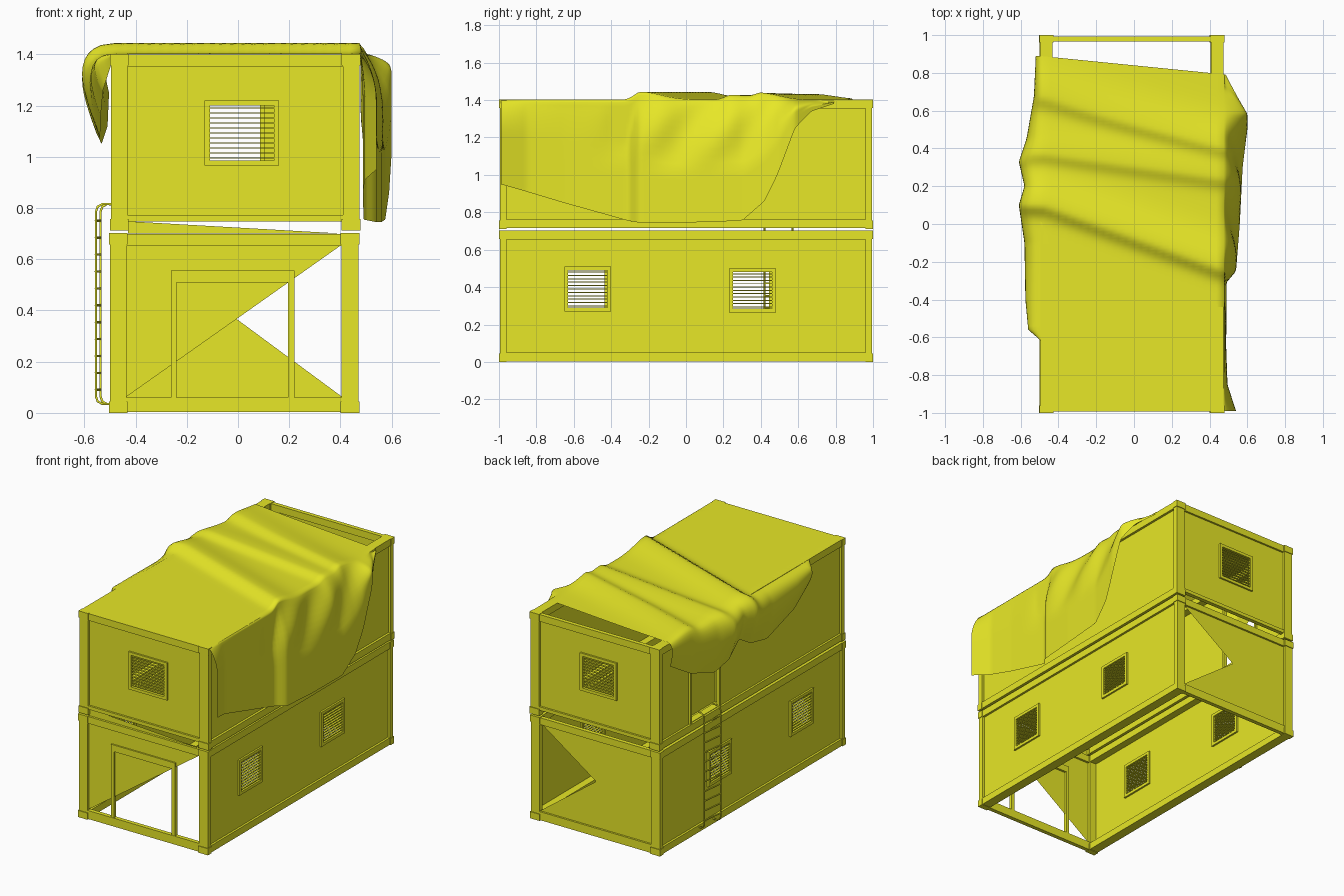
import bpy, bmesh, math
from mathutils import Vector, Matrix

if "Cube" in bpy.data.objects:
    bpy.data.objects.remove(bpy.data.objects["Cube"])

paint = bpy.data.materials.new("yellow")
paint.diffuse_color = (0.8, 0.8, 0.02, 1)
paint.use_nodes = True
paint.node_tree.nodes["Principled BSDF"].inputs["Base Color"].default_value = paint.diffuse_color


def finish(name, bm):
    me = bpy.data.meshes.new(name)
    bm.to_mesh(me)
    bm.free()
    me.materials.append(paint)
    ob = bpy.data.objects.new(name, me)
    bpy.context.collection.objects.link(ob)
    return ob


def boxes(name, items):
    """One mesh from (x0, x1, y0, y1, z0, z1) boxes."""
    bm = bmesh.new()
    for x0, x1, y0, y1, z0, z1 in items:
        m = Matrix.Translation(((x0 + x1) / 2, (y0 + y1) / 2, (z0 + z1) / 2))
        bmesh.ops.create_cube(bm, size=1, matrix=m @ Matrix.Diagonal((x1 - x0, y1 - y0, z1 - z0, 1)))
    return finish(name, bm)


def place(axis, pos, u, z):
    return Vector((pos, u, z)) if axis == 'x' else Vector((u, pos, z))


def sheet(name, axis, pos, pts):
    bm = bmesh.new()
    bm.faces.new([bm.verts.new(place(axis, pos, u, z)) for u, z in pts])
    return finish(name, bm)


def wall(name, axis, pos, u0, u1, z0, z1, holes):
    """Flat wall with rectangular (u0, u1, z0, z1) openings."""
    us = sorted({u0, u1, *[v for h in holes for v in h[:2]]})
    zs = sorted({z0, z1, *[v for h in holes for v in h[2:]]})
    bm = bmesh.new()
    for a, b in zip(us, us[1:]):
        for c, d in zip(zs, zs[1:]):
            u, z = (a + b) / 2, (c + d) / 2
            if any(h[0] < u < h[1] and h[2] < z < h[3] for h in holes):
                continue
            bm.faces.new([bm.verts.new(place(axis, pos, *p)) for p in ((a, c), (b, c), (b, d), (a, d))])
    bmesh.ops.remove_doubles(bm, verts=bm.verts, dist=1e-5)
    return finish(name, bm)


def window(name, axis, pos, hole, slats=11):
    """Frame border and horizontal slats around an opening."""
    u0, u1, z0, z1 = hole
    w, d = 0.02, 0.012
    bars = [(u0 - w, u0, z0 - w, z1 + w, d), (u1, u1 + w, z0 - w, z1 + w, d),
            (u0, u1, z0 - w, z0, d), (u0, u1, z1, z1 + w, d)]
    for i in range(slats):
        z = z0 + (i + 0.5) * (z1 - z0) / slats
        bars.append((u0, u1, z - 0.0025, z + 0.0025, 0.007))
    items = []
    for a, b, c, e, t in bars:
        items.append((pos - t, pos + t, a, b, c, e) if axis == 'x' else (a, b, pos - t, pos + t, c, e))
    return boxes(name, items)


def frame(name, xl, xr, z0, z1, end_z0):
    """Corner posts, long rails, end rails and corner blocks."""
    items = []
    for x0, x1 in ((xl, xl + 0.065), (xr - 0.065, xr)):
        for y0, y1 in ((-0.995, -0.96), (0.96, 0.995)):
            items.append((x0, x1, y0, y1, z0, z1 - 0.002))
            for c in (z0, z1 - 0.045):
                items.append((x0 - 0.004, x1 + 0.004, *((y0 - 0.005, y1) if y0 < 0 else (y0, y1 + 0.005)), c, c + 0.045))
        for c in (z0, z1 - 0.05):
            items.append((x0, x1, -0.96, 0.96, c + 0.003, c + 0.05))
    for y0, y1 in ((-0.993, -0.965), (0.965, 0.993)):
        items.append((xl + 0.065, xr - 0.065, y0, y1, end_z0, z0 + 0.06))
        items.append((xl + 0.065, xr - 0.065, y0, y1, z1 - 0.05, z1 - 0.003))
    return boxes(name, items)


# Container frames
frame("lower_frame", -0.5, 0.47, 0.0, 0.702, 0.003)
frame("upper_frame", -0.496, 0.474, 0.712, 1.402, 0.748)
# Tapered filler in the gap between the containers
sheet("front_gap_filler", 'y', -0.98, [(-0.43, 0.70), (0.41, 0.70), (-0.43, 0.748)])

# Lower container walls and windows
for side, x, shift in (("right", 0.455, 0.0), ("left", -0.485, -0.015)):
    holes = [(-0.63 + shift, -0.42 + shift, 0.29, 0.49), (0.25 + shift, 0.46 + shift, 0.285, 0.48)]
    wall(f"lower_{side}_wall", 'x', x, -0.97, 0.97, 0.04, 0.67, holes)
    for i, h in enumerate(holes):
        window(f"lower_{side}_window_{i}", 'x', x, h)
sheet("lower_front_wall", 'y', -0.98, [(-0.44, 0.06), (0.41, 0.66), (-0.44, 0.66)])
sheet("lower_back_wall", 'y', 0.98, [(-0.44, 0.06), (0.41, 0.06), (-0.01, 0.37), (0.41, 0.66), (-0.44, 0.66)])
boxes("front_door_frame", [(-0.262, -0.24, -0.99, -0.965, 0.06, 0.555),
                           (0.195, 0.22, -0.99, -0.965, 0.06, 0.555),
                           (-0.24, 0.195, -0.99, -0.965, 0.51, 0.555)])

# Upper container walls, windows and doorway
for end, y, a, b in (("front", -0.98, -0.11, 0.14), ("back", 0.98, -0.15, 0.085)):
    hole = (a, b, 0.985, 1.2)
    wall(f"upper_{end}_wall", 'y', y, -0.45, 0.43, 0.75, 1.37, [hole])
    window(f"upper_{end}_window", 'y', y, hole)
wall("upper_right_wall", 'x', 0.458, -0.97, 0.97, 0.75, 1.37, [])
wall("upper_left_wall", 'x', -0.482, -0.97, 0.97, 0.75, 1.37, [(0.34, 0.65, 0.765, 1.28)])
boxes("side_door_frame", [(-0.495, -0.47, 0.33, 0.345, 0.765, 1.29),
                          (-0.495, -0.47, 0.645, 0.66, 0.765, 1.29),
                          (-0.495, -0.47, 0.345, 0.645, 1.275, 1.29)])

# Ladder: two bent rails and rungs
cu = bpy.data.curves.new("ladder", 'CURVE')
cu.dimensions = '3D'
cu.bevel_depth = 0.005
cu.bevel_resolution = 1


def tube(pts):
    sp = cu.splines.new('POLY')
    sp.points.add(len(pts) - 1)
    for p, c in zip(sp.points, pts):
        p.co = (*c, 1)


rails = ((-0.555, 0.42), (-0.537, 0.57))
for x, y in rails:
    tube([(-0.495, y, 0.035), (x + 0.025, y, 0.035), (x + 0.007, y, 0.045), (x, y, 0.065),
          (x, y, 0.785), (x + 0.007, y, 0.805), (x + 0.025, y, 0.815), (-0.495, y, 0.815)])
for i in range(11):
    z = 0.09 + i * 0.066
    tube([(x, y, z) for x, y in rails])
lad = bpy.data.objects.new("ladder", cu)
bpy.context.collection.objects.link(lad)
cu.materials.append(paint)
bpy.context.view_layer.objects.active = lad
lad.select_set(True)
bpy.ops.object.convert(target='MESH')

# Draped sheet: hem outlines as (y, reach in x, hem height)
RIGHT = [(-0.99, 0.54, 0.95), (-0.85, 0.495, 0.91), (-0.65, 0.488, 0.85), (-0.31, 0.49, 0.755),
         (-0.25, 0.54, 0.745), (0.0, 0.56, 0.745), (0.3, 0.575, 0.755), (0.42, 0.59, 0.86),
         (0.5, 0.60, 1.02), (0.6, 0.60, 1.25), (0.7, 0.55, 1.34), (0.84, 0.485, 1.38)]
LEFT = [(-0.99, 0.485, 1.395), (-0.62, 0.49, 1.39), (-0.56, 0.56, 1.26), (-0.4, 0.575, 1.16),
        (-0.1, 0.58, 1.07), (0.1, 0.61, 1.12), (0.2, 0.58, 1.18), (0.33, 0.61, 1.1),
        (0.45, 0.57, 1.05), (0.65, 0.53, 1.12), (0.84, 0.52, 1.25)]
FOLDS = [(-0.07, -0.36, 0.042), (0.31, -0.14, 0.026), (0.53, -0.26, 0.03)]


def look(table, y):
    for a, b in zip(table, table[1:]):
        if y <= b[0]:
            t = max(0, (y - a[0]) / (b[0] - a[0]))
            return [a[i] + (b[i] - a[i]) * t for i in (1, 2)]
    return table[-1][1:]


def top_z(x, y):
    h = 1.402
    for y0, slope, amp in FOLDS:
        d = y - y0 - slope * x
        h += amp * math.exp(-(d / (0.05 if d < 0 else 0.15)) ** 2)
    return h


def cloth_point(k, y):
    ripple = 0.5 + 0.5 * math.tanh((y + 0.35) * 8)
    if k < 0:
        s, (reach, hem) = -k, look(LEFT, y)
        z0 = top_z(-0.48, y)
        x = -0.48 - (reach - 0.48) * math.sin(math.pi * 0.8 * s ** 0.7)
        return x, z0 + (hem - z0) * s ** 1.5
    if k > 1:
        s, (reach, hem) = k - 1, look(RIGHT, y)
        z0 = top_z(0.475, y)
        z = z0 + (hem - z0) * s ** 1.3
        x = 0.475 + (reach - 0.475) * math.sin(min(1, s * 2) * math.pi / 2)
        x -= 0.018 * ripple * math.sin(math.pi * min(1, s * 1.5)) * (1 + math.sin(17 * y - 9 * z))
        return max(x, 0.479 if s > 0.05 else 0.475), z
    x = -0.48 + 0.955 * k
    return x, top_z(x, y)


ks = [-1 + i / 12 for i in range(12)] + [i / 24 for i in range(25)] + [1 + i / 18 for i in range(1, 19)]
rows = 110
bm = bmesh.new()
grid = []
for r in range(rows + 1):
    t = r / rows
    y = -0.99 + 1.83 * t
    line = []
    for k in ks:
        x, z = cloth_point(k, y)
        skew = 0.1 * max(-0.5, min(0.5, x)) * max(0, (t - 0.8) / 0.2)
        line.append(bm.verts.new((x, y - skew, z)))
    grid.append(line)
for a, b in zip(grid, grid[1:]):
    for i in range(len(ks) - 1):
        bm.faces.new((a[i], a[i + 1], b[i + 1], b[i]))
cloth = finish("draped_sheet", bm)
for p in cloth.data.polygons:
    p.use_smooth = True
